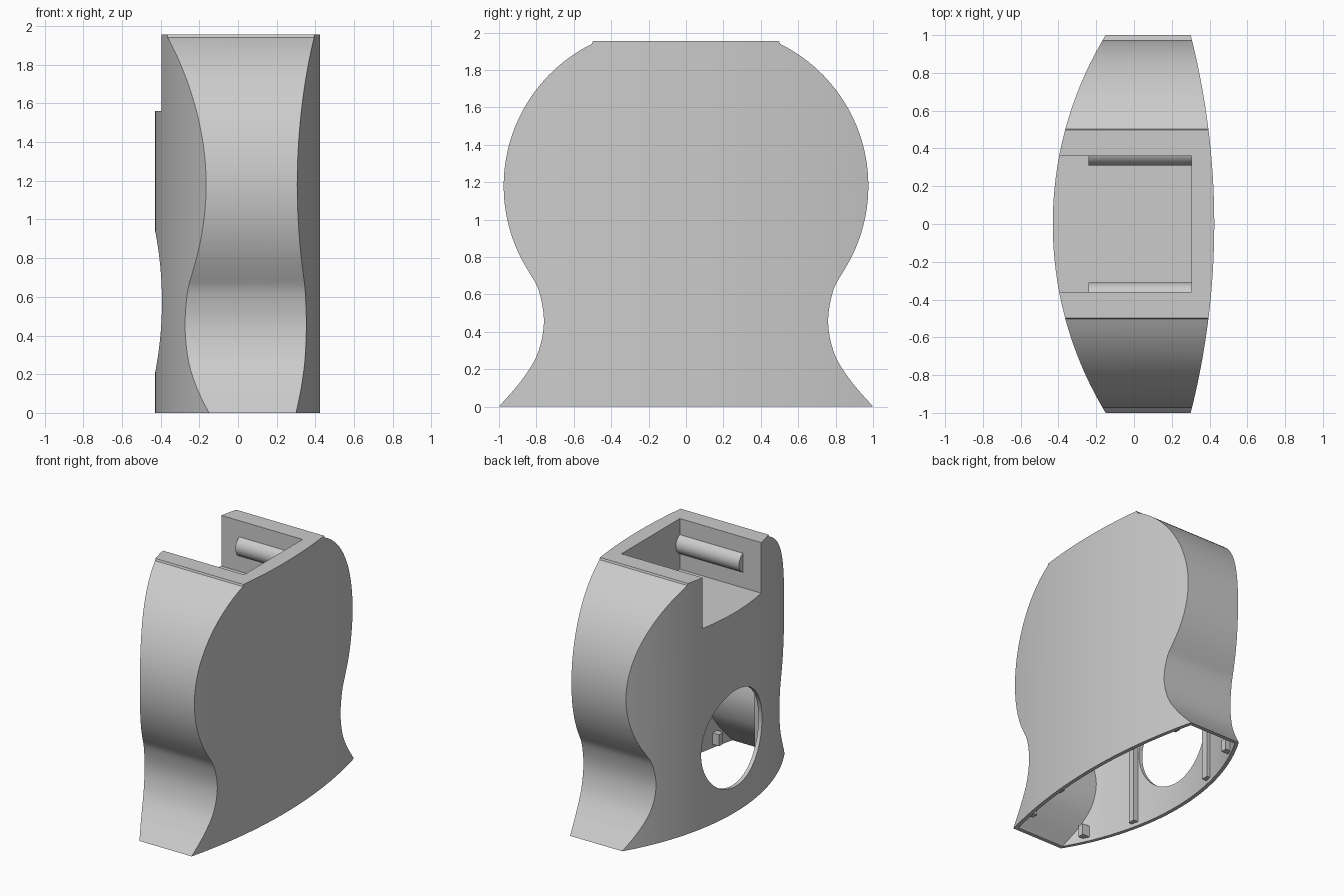
import bpy, bmesh, math
from mathutils import Vector

cube = bpy.data.objects.get("Cube")
if cube:
    bpy.data.objects.remove(cube, do_unlink=True)

grey = bpy.data.materials.new("light_grey")
grey.use_nodes = True
grey.diffuse_color = (0.6, 0.6, 0.6, 1)
grey.node_tree.nodes["Principled BSDF"].inputs["Base Color"].default_value = (0.6, 0.6, 0.6, 1)


def make(name, bm):
    bmesh.ops.recalc_face_normals(bm, faces=bm.faces)
    mesh = bpy.data.meshes.new(name)
    bm.to_mesh(mesh)
    bm.free()
    mesh.materials.append(grey)
    ob = bpy.data.objects.new(name, mesh)
    bpy.context.collection.objects.link(ob)
    return ob


def prism(name, points, travel):
    bm = bmesh.new()
    face = bm.faces.new([bm.verts.new(p) for p in points])
    # Keep the starting cap so the solid stays closed
    moved = bmesh.ops.extrude_face_region(bm, geom=[face], use_keep_orig=True)["geom"]
    bmesh.ops.translate(bm, vec=travel, verts=[v for v in moved if isinstance(v, bmesh.types.BMVert)])
    return make(name, bm)


def box(name, x0, x1, y0, y1, z0, z1):
    return prism(name, [(x0, y0, z0), (x1, y0, z0), (x1, y1, z0), (x0, y1, z0)], (0, 0, z1 - z0))


def rod(name, x0, x1, y, z, r, n=64):
    ring = [(x0, y + r * math.cos(2 * math.pi * i / n), z + r * math.sin(2 * math.pi * i / n)) for i in range(n)]
    return prism(name, ring, (x1 - x0, 0, 0))


def boolean(ob, tool, operation):
    mod = ob.modifiers.new(operation, 'BOOLEAN')
    mod.operation, mod.object, mod.solver = operation, tool, 'EXACT'
    bpy.context.view_layer.objects.active = ob
    bpy.ops.object.modifier_apply(modifier=mod.name)
    bpy.data.objects.remove(tool, do_unlink=True)


def side_curve():
    # Flared foot and narrow neck, followed by the round upper body
    keys = [Vector(p) for p in [(1.07, -0.08), (1, 0), (0.88, 0.14), (0.795, 0.28), (0.76, 0.45),
                                (0.787, 0.62), (0.847, 0.733), (0.9, 0.84)]]
    pts = []
    for a, b, c, d in zip(keys, keys[1:], keys[2:], keys[3:]):
        for i in range(8):
            t = i / 8
            pts.append(0.5 * (2 * b + (c - a) * t + (2 * a - 5 * b + 4 * c - d) * t * t
                              + (3 * b - a - 3 * c + d) * t ** 3))
    start, end = math.asin(-0.447 / 0.847), math.asin(0.775 / 0.847)
    for i in range(41):
        a = start + (end - start) * i / 40
        pts.append(Vector((0.128 + 0.847 * math.cos(a), 1.18 + 0.847 * math.sin(a))))
    return pts


def hull(name, inset, top, drop):
    # Bowed plan crossed with the side outline
    def bow(y, depth, sag):
        r = (1 + sag * sag) / (2 * sag)
        return depth - inset - (r - math.sqrt(r * r - y * y))
    ys = [-1.02 + 2.04 * i / 48 for i in range(49)]
    plan = [(bow(y, 0.425, 0.125), y, -0.2) for y in ys] + [(-bow(y, 0.43, 0.28), y, -0.2) for y in reversed(ys)]
    body = prism(name, plan, (0, 0, 2.4))
    half = [Vector((p.x - inset, p.y)) for p in side_curve() if p.y < top - 0.001]
    half.append(Vector((half[-1].x - 0.005, top)))
    if drop:
        half.insert(0, Vector((half[0].x, -drop)))
    outline = [(-1, p.x, p.y) for p in half] + [(-1, -p.x, p.y) for p in reversed(half)]
    boolean(body, prism("side_cutter", outline, (2, 0, 0)), 'INTERSECT')
    return body


# Hollow shell, open underneath
shell = hull("shell", 0, 1.955, 0)
boolean(shell, hull("cavity_cutter", 0.03, 1.5, 0.1), 'DIFFERENCE')

# Upper slot and round opening in the same wall
boolean(shell, box("slot_cutter", -0.7, 0.305, -0.36, 0.36, 1.56, 2.2), 'DIFFERENCE')
boolean(shell, rod("opening_cutter", -0.7, 0, 0, 0.575, 0.375, 96), 'DIFFERENCE')

parts = [shell]
for s, side in ((1, "left"), (-1, "right")):
    # Rounded grips in the slot
    parts.append(rod(side + "_grip", -0.24, 0.32, s * 0.39, 1.755, 0.08))
    # Tall ribs beside the opening
    y = sorted((s * 0.385, s * 0.44))
    parts.append(box(side + "_rib", -0.375, -0.32, *y, 0.03, 1.52))
    # Small tabs near the open bottom
    y = sorted((s * 0.78, s * 0.83))
    parts.append(box(side + "_tab_outer", 0.26, 0.325, *y, 0.03, 0.12))
    parts.append(box(side + "_tab_corner", -0.235, -0.17, *y, 0.03, 0.12))
    y = sorted((s * 0.385, s * 0.435))
    parts.append(box(side + "_tab_middle", 0.335, 0.395, *y, 0.03, 0.12))

bpy.ops.object.select_all(action='DESELECT')
for part in parts:
    part.select_set(True)
bpy.context.view_layer.objects.active = shell
bpy.ops.object.shade_smooth_by_angle(angle=math.radians(25))
